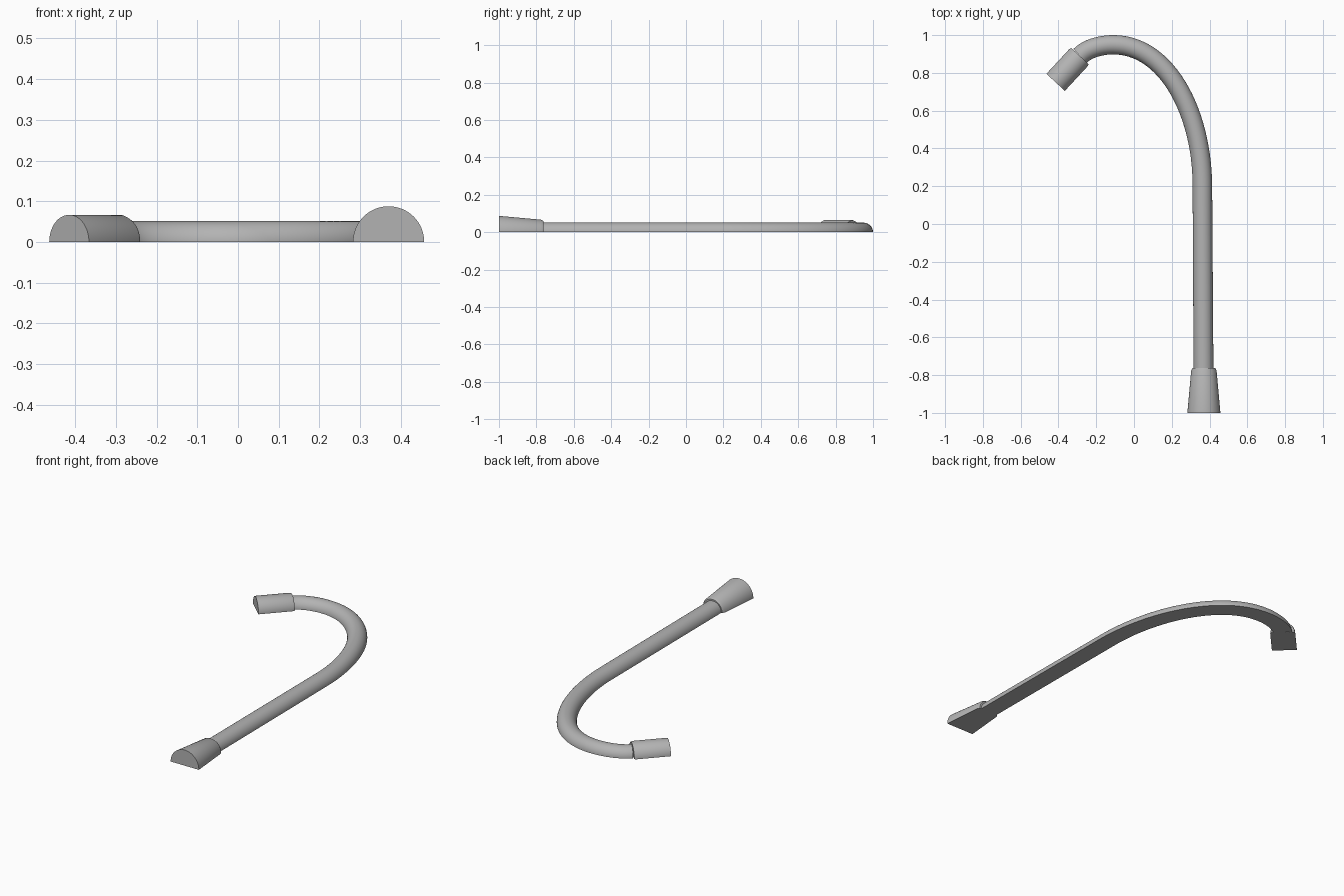
import bpy, bmesh, math
from mathutils import Vector
from mathutils.geometry import interpolate_bezier

if "Cube" in bpy.data.objects:
    bpy.data.objects.remove(bpy.data.objects["Cube"], do_unlink=True)

grey = bpy.data.materials.new("plain grey")
grey.use_nodes = True
colour = (0.45, 0.45, 0.45, 1)
grey.diffuse_color = colour
grey.node_tree.nodes["Principled BSDF"].inputs["Base Color"].default_value = colour

SIDES = 32


def half_sweep(name, path, radii):
    """Sweep a flat-bottomed half circle along a path lying on the ground."""
    bm = bmesh.new()
    rings = []
    for i, p in enumerate(path):
        before, after = path[max(i - 1, 0)], path[min(i + 1, len(path) - 1)]
        d = (after - before).normalized()
        side = Vector((d.y, -d.x, 0))
        ring = []
        for k in range(SIDES + 1):
            a = math.pi * k / SIDES
            ring.append(bm.verts.new(p + radii[i] * (side * math.cos(a) + Vector((0, 0, math.sin(a))))))
        rings.append(ring)
    n = SIDES + 1
    for r, s in zip(rings, rings[1:]):
        for k in range(n):
            bm.faces.new((r[k], r[(k + 1) % n], s[(k + 1) % n], s[k]))
    bm.faces.new(rings[0])
    bm.faces.new(rings[-1][::-1])
    bmesh.ops.recalc_face_normals(bm, faces=bm.faces)
    mesh = bpy.data.meshes.new(name)
    bm.to_mesh(mesh)
    bm.free()
    ob = bpy.data.objects.new(name, mesh)
    bpy.context.collection.objects.link(ob)
    mesh.materials.append(grey)
    bpy.ops.object.select_all(action="DESELECT")
    ob.select_set(True)
    bpy.context.view_layer.objects.active = ob
    bpy.ops.object.shade_smooth_by_angle(angle=math.radians(30))
    return ob


def flat(x, y):
    return Vector((x, y, 0))


def along(start, end, steps):
    return [start.lerp(end, t) for t in steps]


# Shaft: straight run, wide bend, then the short hook
foot, bend, crown = flat(0.368, -0.77), flat(0.362, 0.2), flat(-0.11, 0.949)
hook, tip = flat(-0.286, 0.889), flat(-0.415, 0.75)
straight = along(foot, bend, [0, 0.25, 0.5, 0.75])
wide = interpolate_bezier(bend, flat(0.362, 0.58), flat(0.18, 0.949), crown, 28)
short = interpolate_bezier(crown, flat(-0.17, 0.949), flat(-0.247, 0.931), hook, 12)
path = straight + wide + short[1:]
radii = [0.0525 - 0.0015 * min(i / 8, 1) for i in range(len(path))]
half_sweep("shaft", path, radii)

# Flared foot with a small chamfer where it meets the shaft
half_sweep("foot_cap",
           [flat(0.37, y) for y in (-1, -0.775, -0.763)],
           [0.0875, 0.067, 0.06])

# Grip sleeve on the hook end
half_sweep("grip_sleeve", along(tip, hook, [0, 0.95, 1]), [0.0665, 0.0665, 0.0625])
